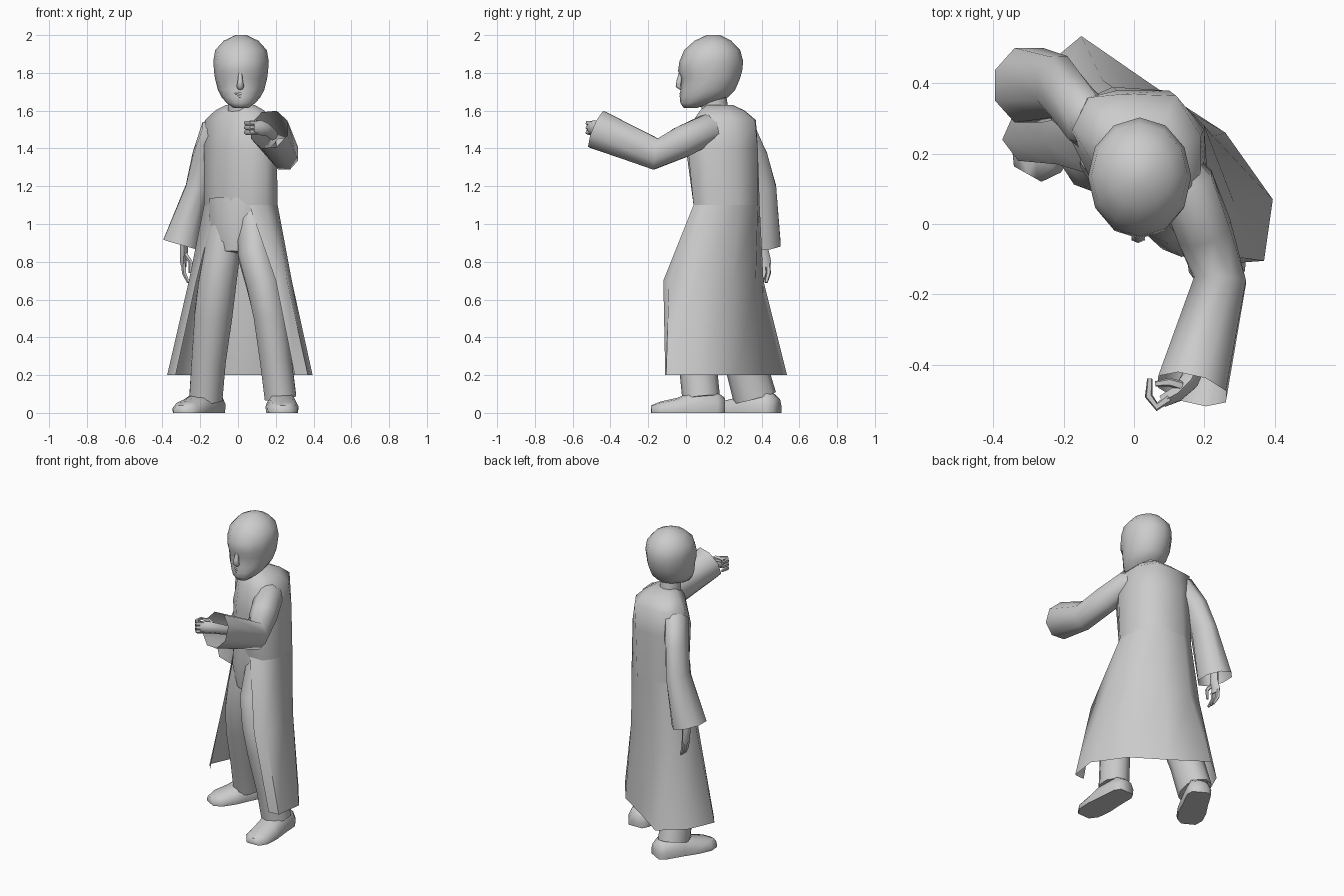
import bpy, bmesh, math
from mathutils import Vector


def loft(name, rings, closed=True, cap_start=True, cap_end=True):
    """Skin a list of equally long point rings."""
    bm = bmesh.new()
    rows = [[bm.verts.new(p) for p in r] for r in rings]
    n = len(rings[0])
    for r0, r1 in zip(rows, rows[1:]):
        for i in range(n if closed else n - 1):
            j = (i + 1) % n
            bm.faces.new((r0[i], r0[j], r1[j], r1[i]))
    if closed and cap_start:
        bm.faces.new(rows[0])
    if closed and cap_end:
        bm.faces.new(rows[-1])
    bmesh.ops.recalc_face_normals(bm, faces=bm.faces)
    me = bpy.data.meshes.new(name)
    bm.to_mesh(me)
    bm.free()
    ob = bpy.data.objects.new(name, me)
    bpy.context.collection.objects.link(ob)
    bpy.ops.object.select_all(action='DESELECT')
    ob.select_set(True)
    bpy.context.view_layer.objects.active = ob
    bpy.ops.object.shade_smooth_by_angle(angle=math.radians(62))
    return ob


def tube(name, stations, n=8, ref=(1, 0, 0), **caps):
    """Elliptic tube; each station is x, y, z, half width, half depth."""
    pts = [Vector(s[:3]) for s in stations]
    rings = []
    for i, s in enumerate(stations):
        t = (pts[min(i + 1, len(pts) - 1)] - pts[max(i - 1, 0)]).normalized()
        r = Vector(ref)
        a = (r - t * r.dot(t)).normalized()
        b = t.cross(a)
        rings.append([pts[i] + a * s[3] * math.cos(k) + b * s[4] * math.sin(k)
                      for k in (2 * math.pi * (j + .5) / n for j in range(n))])
    return loft(name, rings, **caps)


# Coat outlines from the left front edge, round the back, to the right front edge
coat = [
    (0.20, [(.30, -.11), (.37, -.105), (.395, .07), (.26, .26), (.06, .39),
            (-.15, .535), (-.30, .41), (-.375, .24), (-.33, .18)]),
    (0.70, [(.20, -.12), (.26, -.09), (.285, .06), (.225, .25), (.07, .37),
            (-.09, .41), (-.20, .37), (-.26, .24), (-.22, .17)]),
    (1.10, [(.06, .04), (.15, .04), (.21, .12), (.20, .28), (.09, .38),
            (-.06, .39), (-.15, .35), (-.18, .24), (-.12, .14)]),
    (1.40, [(.06, .0), (.15, .01), (.205, .10), (.20, .27), (.10, .38),
            (-.05, .38), (-.15, .35), (-.18, .24), (-.12, .12)]),
    (1.55, [(.04, .04), (.13, .04), (.19, .10), (.19, .25), (.12, .365),
            (-.03, .37), (-.13, .36), (-.175, .27), (-.11, .16)]),
]
levels = [[Vector((x, y, z)) for x, y in row] for z, row in coat]
loft("coat_skirt", levels[:3], closed=False)

# Upper coat: closed at the chest and drawn in to the neck
body = [r + [(r[0] + r[-1]) / 2 + Vector((-.01, -.025, 0))] for r in levels[2:]]
mid = Vector((.015, .16, 0))
for f, z in ((.72, 1.60), (.42, 1.63)):
    body.append([Vector((mid.x + (p.x - mid.x) * f, mid.y + (p.y - mid.y) * f, z))
                 for p in body[2]])
loft("coat_body", body)

# Trousers
tube("pelvis", [(.015, .2, 1.13, .185, .15), (.01, .19, .98, .18, .15),
                (.0, .17, .84, .12, .11)], 12, ref=(.87, -.5, 0))
tube("left_trouser_leg", [(.08, .13, 1.04, .09, .10), (.09, .07, .84, .095, .125),
                          (.135, .03, .68, .095, .125), (.17, .02, .52, .093, .105),
                          (.20, .06, .28, .088, .10), (.225, .08, .08, .088, .10)], 10)
tube("right_trouser_leg", [(-.06, .20, 1.04, .09, .10), (-.085, .20, .84, .10, .12),
                           (-.11, .21, .68, .105, .12), (-.13, .24, .52, .105, .115),
                           (-.155, .31, .28, .095, .11), (-.17, .365, .08, .092, .115)], 10)


# Shoes
def shoe(name, x, y, dx, dy):
    d = Vector((dx, dy, 0)).normalized()
    side = Vector((-d.y, d.x, 0))
    prof = [(-.95, 0), (-1, .4), (-.65, .9), (0, 1), (.65, .9), (1, .4), (.95, 0)]
    spans = [(-.14, .05, .08), (-.10, .075, .11), (.02, .08, .12),
             (.11, .088, .08), (.20, .08, .06), (.25, .045, .04)]
    loft(name, [[Vector((x, y, 0)) + d * s + side * u * w + Vector((0, 0, v * h))
                 for u, v in prof] for s, w, h in spans])


shoe("left_shoe", .23, .065, .03, -1)
shoe("right_shoe", -.18, .36, -.45, -.8)

# Flared sleeves, open at the cuff
tube("left_sleeve", [(.08, .21, 1.50, .06, .06), (.15, .11, 1.50, .085, .085),
                     (.20, -.02, 1.435, .083, .09), (.245, -.16, 1.37, .08, .09),
                     (.165, -.47, 1.50, .107, .112)], 8, cap_end=False)
tube("right_sleeve", [(-.06, .25, 1.50, .05, .06), (-.13, .29, 1.49, .075, .085),
                      (-.18, .35, 1.35, .068, .09), (-.215, .39, 1.19, .068, .095),
                      (-.30, .395, .89, .107, .115)], 8, cap_end=False)

# Hands
tube("left_palm", [(.19, -.38, 1.47, .025, .03), (.155, -.45, 1.50, .03, .035),
                   (.12, -.485, 1.51, .025, .04), (.08, -.505, 1.51, .02, .035)],
     6, ref=(.7, -.7, 0))
for i in range(3):
    z = 1.485 + .025 * i
    tube("left_finger", [(.10, -.495, z, .014, .013), (.065, -.52, z, .014, .013),
                         (.042, -.49, z, .013, .012), (.045, -.44, z, .008, .008)],
         5, ref=(0, 0, 1))
tube("left_thumb", [(.135, -.46, 1.53, .014, .014), (.10, -.45, 1.54, .013, .013),
                    (.06, -.455, 1.54, .008, .008)], 5, ref=(0, 0, 1))
tube("right_palm", [(-.29, .40, .95, .022, .03), (-.285, .405, .86, .024, .032),
                    (-.29, .415, .80, .02, .036), (-.285, .415, .77, .016, .032)], 6)
for i in range(3):
    y = .39 + .022 * i
    tube("right_finger", [(-.288, y, .79, .013, .014), (-.285, y + .003, .74, .012, .013),
                          (-.262, y - .01, .69, .008, .009)], 5)
tube("right_thumb", [(-.28, .39, .84, .013, .013), (-.25, .38, .80, .012, .012),
                     (-.255, .38, .74, .008, .008)], 5)

# Neck
tube("neck", [(.005, .16, 1.56, .065, .07), (.01, .14, 1.70, .06, .07)], 10)

# Head: z, half width, front y, back y
head = [(1.615, .04, -.012, .06), (1.64, .075, -.03, .14), (1.67, .102, -.032, .22),
        (1.71, .123, -.03, .26), (1.77, .138, -.024, .286), (1.81, .143, -.042, .297),
        (1.86, .147, -.035, .303), (1.92, .137, -.01, .287), (1.97, .092, .045, .24),
        (2.0, .03, .11, .18)]
rings = []
for z, w, y0, y1 in head:
    rings.append([Vector((.016 + w * math.sin(k), (y0 + y1) / 2 - (y1 - y0) / 2 * math.cos(k), z))
                  for k in (2 * math.pi * j / 12 for j in range(12))])
loft("head", rings)

# Nose and lips
tube("nose", [(.012, -.026, 1.80, .010, .012), (.012, -.036, 1.755, .016, .015),
              (.012, -.038, 1.73, .022, .017), (.012, -.025, 1.715, .014, .008)], 6)
for z, w in ((1.69, .03), (1.676, .026)):
    tube("lip", [(.012 - w, -.018, z, .003, .003), (.012, -.028, z, .007, .007),
                 (.012 + w, -.018, z, .003, .003)], 6, ref=(0, 0, 1))
